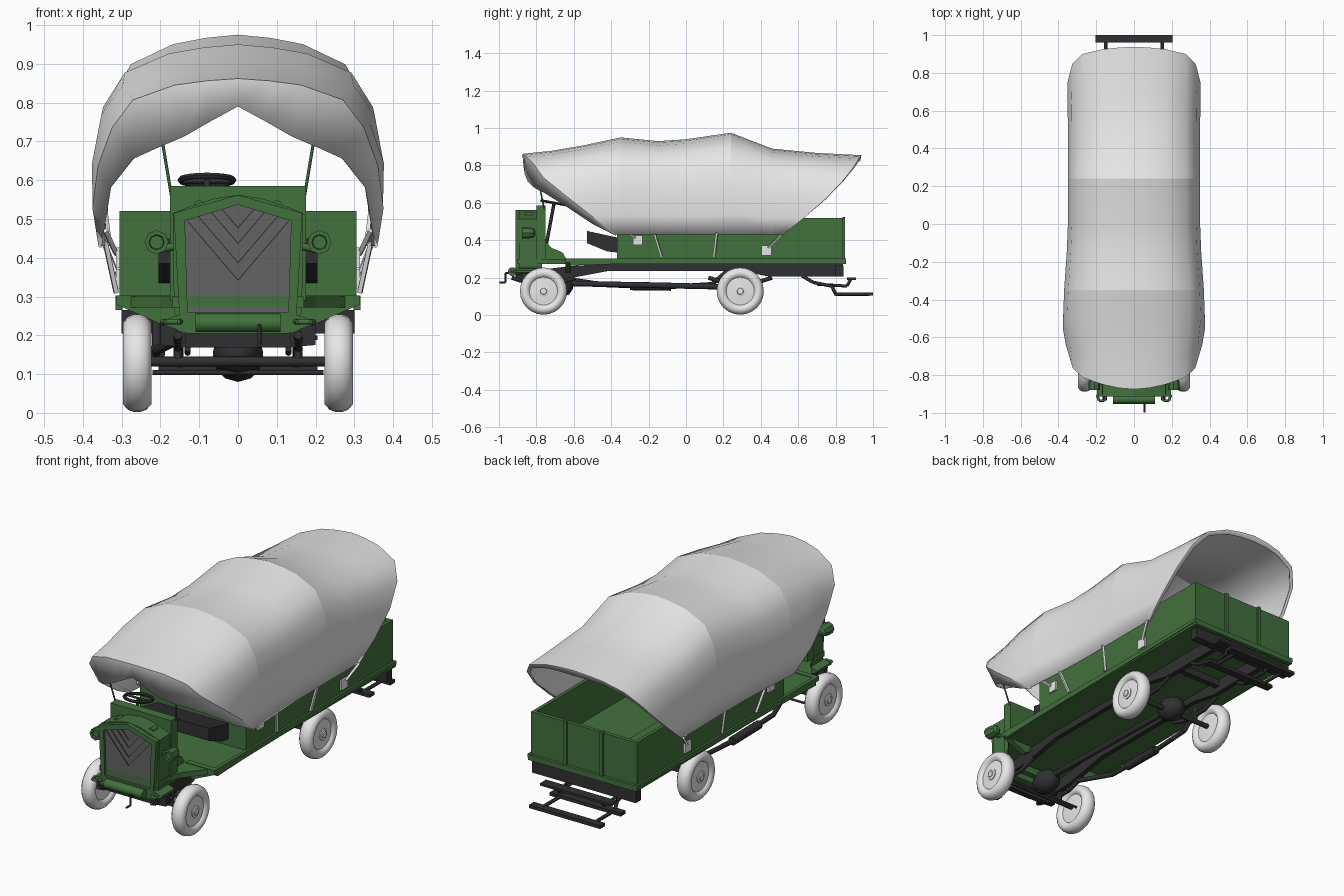
import bpy, bmesh, math
from mathutils import Vector

if "Cube" in bpy.data.objects:
    bpy.data.objects.remove(bpy.data.objects["Cube"])


def mat(name, r, g, b):
    m = bpy.data.materials.new(name)
    m.diffuse_color = (r, g, b, 1)
    m.use_nodes = True
    m.node_tree.nodes["Principled BSDF"].inputs["Base Color"].default_value = m.diffuse_color
    return m


GREEN = mat("green paint", .055, .165, .047)
DARK = mat("dark iron", .03, .03, .032)
GRILLE = mat("grille grey", .125, .125, .125)
WHITE = mat("canvas white", .80, .80, .80)


def finish(name, bm, m, smooth=None):
    bmesh.ops.recalc_face_normals(bm, faces=bm.faces)
    me = bpy.data.meshes.new(name)
    bm.to_mesh(me)
    bm.free()
    me.materials.append(m)
    ob = bpy.data.objects.new(name, me)
    bpy.context.collection.objects.link(ob)
    if smooth:
        bpy.context.view_layer.objects.active = ob
        ob.select_set(True)
        bpy.ops.object.shade_smooth_by_angle(angle=math.radians(smooth))
        ob.select_set(False)
    return ob


def prism(name, pts, a, b, axis, m):
    """Extrude a 2D outline along an axis from a to b."""
    place = {'x': lambda p, d: (d, p[0], p[1]),
             'y': lambda p, d: (p[0], d, p[1]),
             'z': lambda p, d: (p[0], p[1], d)}[axis]
    bm = bmesh.new()
    lo = [bm.verts.new(place(p, a)) for p in pts]
    hi = [bm.verts.new(place(p, b)) for p in pts]
    bm.faces.new(lo)
    bm.faces.new(hi)
    for i in range(len(pts)):
        j = (i + 1) % len(pts)
        bm.faces.new((lo[i], lo[j], hi[j], hi[i]))
    return finish(name, bm, m)


def box(name, x0, x1, y0, y1, z0, z1, m):
    return prism(name, [(x0, y0), (x1, y0), (x1, y1), (x0, y1)], z0, z1, 'z', m)


def tube(name, pts, r, m, sides=8):
    """Straight round bars joined along a path."""
    bm = bmesh.new()
    for p, q in zip(pts, pts[1:]):
        p, q = Vector(p), Vector(q)
        new = bmesh.ops.create_cone(bm, cap_ends=True, segments=sides, radius1=r,
                                    radius2=r, depth=(q - p).length)['verts']
        rot = (q - p).to_track_quat('Z', 'Y').to_matrix()
        for v in new:
            v.co = rot @ v.co + (p + q) / 2
    return finish(name, bm, m, 50)


def lathe(name, prof, centre, axis, m, seg=24, smooth=40):
    """Turn (radius, offset) points around an axis through centre."""
    bm = bmesh.new()
    c = Vector(centre)
    rot = Vector(axis).to_track_quat('Z', 'Y').to_matrix()
    rings = []
    for r, h in prof:
        rings.append([bm.verts.new(c + rot @ Vector((r * math.cos(k * math.tau / seg),
                      r * math.sin(k * math.tau / seg), h))) for k in range(seg)])
    for A, B in zip(rings, rings[1:]):
        for k in range(seg):
            j = (k + 1) % seg
            bm.faces.new((A[k], A[j], B[j], B[k]))
    bm.faces.new(rings[0])
    bm.faces.new(rings[-1])
    return finish(name, bm, m, smooth)


def mirrored(pts):
    return pts + [(-x, z) for x, z in reversed(pts) if x > 1e-6]


# Canvas cover: ridge height and half width along y, arch shape, cut-back ends
ridge = [(-.875, .862, .34), (-.72, .878, .347), (-.55, .907, .377), (-.35, .95, .37),
         (-.15, .93, .356), (0, .94, .35), (.24, .975, .35), (.46, .89, .35),
         (.75, .862, .352), (.94, .855, .345)]
arch = [(0, 1), (.24, .985), (.48, .955), (.79, .86), (.94, .69), (1, .45), (1, .2), (.97, 0)]
front_edge = [(0, -.868, .79), (.07, -.862, .752), (.14, -.845, .712), (.215, -.81, .68),
              (.27, -.76, .655), (.33, -.64, .58), (.345, -.5, .487), (.355, -.375, .425)]
rear_y = [.938, .934, .925, .90, .845, .75, .63, .52]


def cover_point(i, y):
    for (y0, t0, w0), (y1, t1, w1) in zip(ridge, ridge[1:]):
        if y <= y1 or y1 == ridge[-1][0]:
            f = (y - y0) / (y1 - y0)
            sx, sz = arch[i]
            return (w0 + (w1 - w0) * f) * sx, y, .43 + (t0 + (t1 - t0) * f - .43) * sz


columns = []
for i in range(8):
    fx, fy, fz = front_edge[i]
    col = [(fx, fy, fz)]
    ys = fy - .007 * (1 - i / 7)
    col += [cover_point(i, ys + (-.35 - ys) * f) for f in (0, .3, .63, 1)]
    col += [cover_point(i, y) for y in (-.15, 0, .24)]
    mid = min(.46, rear_y[i] - .04)
    col += [cover_point(i, mid + (rear_y[i] - mid) * f) for f in (0, .5, 1)]
    x, y, z = col[-1]
    col.append((x * .955, y - .006, z - .03 * (1 - i / 7)))
    columns.append(col)
bm = bmesh.new()
grid = [[bm.verts.new((math.copysign(columns[abs(i)][r][0], i), *columns[abs(i)][r][1:]))
         for i in range(-7, 8)] for r in range(len(columns[0]))]
for A, B in zip(grid, grid[1:]):
    for k in range(14):
        bm.faces.new((A[k], A[k + 1], B[k + 1], B[k])).smooth = True
for s in (1, 4, 7, 10):  # hoop creases
    for k in range(14):
        bm.edges.get((grid[s][k], grid[s][k + 1])).smooth = False
cover = finish("canvas_cover", bm, WHITE)
solid = cover.modifiers.new("thickness", 'SOLIDIFY')
solid.thickness = .004

# Cargo box
box("box_floor", -.3, .3, -.36, .83, .30, .315, GREEN)
box("box_front", -.305, .305, -.37, -.35, .30, .52, GREEN)
box("tailgate", -.305, .305, .82, .84, .30, .52, GREEN)
box("cargo_bench", -.29, -.10, -.35, .82, .31, .40, GREEN)
for s in (-1, 1):
    x0, x1 = sorted((s * .287, s * .305))
    box("box_side", x0, x1, -.37, .84, .30, .52, GREEN)
    x0, x1 = sorted((s * .095, s * .115))
    box("tailgate_strap", x0, x1, .836, .85, .29, .525, GREEN)

# Deck: tapers in toward the radiator
prism("deck", [(.17, -.90), (.17, -.80), (.2, -.74), (.312, -.60), (.312, .855),
               (-.312, .855), (-.312, -.60), (-.2, -.74), (-.17, -.80), (-.17, -.90)],
      .272, .30, 'z', GREEN)
for s in (-1, 1):
    prism("front_fender", [(s * .15, .245), (s * .19, .225), (s * .315, .28), (s * .315, .303),
                           (s * .15, .303)], -.645, -.615, 'y', GREEN)
    a, b = sorted((s * .298, s * .316))
    prism("deck_edge", [(-.62, .265), (-.4, .272), (.855, .285), (.855, .303), (-.62, .303)],
          a, b, 'x', GREEN)

# Hood, radiator shell and grille
shell = mirrored([(.15, .235), (.165, .26), (.168, .515), (.13, .53), (.06, .553), (0, .562)])
prism("hood", shell, -.89, -.77, 'y', GREEN)
inner = [(.13, .26), (.137, .495), (0, .537)]
outer = [(.15, .235), (.166, .515), (0, .562)]
for s in (-1, 1):
    for i in range(2):
        q = [outer[i], outer[i + 1], inner[i + 1], inner[i]]
        prism("radiator_frame", [(s * x, z) for x, z in q], -.912, -.88, 'y', GREEN)
    for apex, reach in ((.34, .13), (.385, .105), (.435, .072), (.475, .045)):
        q = [(0, apex), (s * reach, apex + reach * 1.17),
             (s * reach, apex + reach * 1.17 + .004), (0, apex + .004)]
        prism("grille_chevron", q, -.903, -.899, 'y', DARK)
prism("radiator_sill", mirrored([(.13, .205), (.195, .228), (.195, .238), (.13, .26)]),
      -.912, -.80, 'y', GREEN)
prism("grille", mirrored(inner), -.90, -.88, 'y', GRILLE)
tube("front_tank", [(-.11, -.928, .232), (.11, -.928, .232)], .024, GREEN, 12)
prism("cowl", mirrored([(.175, .29), (.175, .585)]), -.80, -.75, 'y', GREEN)
prism("footwell", [(-.755, .29), (-.755, .40), (-.72, .36), (-.66, .335), (-.64, .30)],
      -.14, .14, 'x', GREEN)

# Lamps, tow hooks and cover posts
for s in (-1, 1):
    lathe("headlamp", [(.012, -.045), (.024, -.035), (.031, -.01), (.031, .028), (.02, .028), (.018, .018)],
          (s * .21, -.85, .44), (0, -1, 0), GREEN, 8, 30)
    tube("lamp_bracket", [(s * .16, -.84, .43), (s * .215, -.84, .42)], .01, GREEN)
    tube("hood_latch", [(s * .10, -.86, .535), (s * .10, -.82, .535)], .014, GREEN)
    tube("tow_hook", [(s * .14, -.88, .235), (s * .155, -.935, .235), (s * .185, -.935, .235),
                      (s * .195, -.905, .235)], .007, GREEN)
    tube("cover_post", [(s * .17, -.755, .55), (s * .195, -.785, .70)], .004, GREEN)
tube("crank", [(.055, -.90, .225), (.055, -.965, .225), (.055, -.965, .175),
               (.055, -.998, .175)], .005, DARK)

# Driver area
bpy.ops.mesh.primitive_torus_add(location=(-.08, -.705, .60), rotation=(math.radians(-10), 0, 0),
                                 major_segments=20, minor_segments=6,
                                 major_radius=.068, minor_radius=.008)
wheel = bpy.context.object
wheel.name = "steering_wheel"
wheel.data.materials.append(DARK)
tube("steering_spoke", [(-.145, -.705, .598), (-.015, -.705, .598)], .006, DARK)
tube("steering_column", [(-.08, -.75, .36), (-.08, -.705, .60)], .009, DARK)
prism("seat", [(-.53, .385), (-.53, .45), (-.37, .415), (-.37, .335), (-.42, .34)],
      -.205, .205, 'x', DARK)

# Wheels, axles and springs
tyre = [(.03, .026), (.075, .022), (.085, .034), (.105, .037), (.12, .024), (.126, .008),
        (.126, -.008), (.12, -.024), (.105, -.037), (.085, -.034), (.075, -.022), (.03, -.026)]
hub = [(.03, .02), (.03, .03), (.018, .033), (.016, .037)]
for y in (-.762, .29):
    for s in (-1, 1):
        lathe("wheel", tyre, (s * .26, y, .128), (s, 0, 0), WHITE, 24, 50)
        lathe("hub", hub, (s * .26, y, .128), (s, 0, 0), WHITE, 12)
        tube("leaf_spring", [(s * .155, y - .17, .20), (s * .155, y - .07, .168),
                             (s * .155, y + .07, .168), (s * .155, y + .17, .20)], .011, DARK)
        tube("spring_clamp", [(s * .155, y, .13), (s * .155, y, .21)], .011, DARK)
    tube("axle", [(-.235, y, .132), (.235, y, .132)], .013, DARK)
tube("tie_rod", [(-.22, -.71, .104), (.22, -.71, .104)], .006, DARK)
ball = [(.015, -.075), (.045, -.055), (.065, 0), (.045, .055), (.015, .075)]
lathe("differential", ball, (0, .29, .145), (0, 1, 0), DARK, 12, 50)
lathe("engine_sump", ball, (0, -.68, .155), (0, 1, 0), DARK, 12, 50)
tube("drive_shaft", [(0, -.66, .17), (0, .26, .15)], .015, DARK)

# Chassis
for s in (-1, 1):
    a, b = sorted((s * .135, s * .16))
    prism("chassis_rail", [(-.91, .18), (-.66, .19), (-.42, .235), (.3, .235), (.45, .205), (.84, .205),
                           (.84, .275), (-.4, .275), (-.62, .262), (-.91, .225)], a, b, 'x', DARK)
# Exhaust along one side
tube("exhaust_pipe", [(-.15, -.62, .19), (-.21, -.42, .16), (-.21, -.1, .15),
                      (-.21, .14, .165), (-.21, .22, .235)], .012, DARK)
tube("muffler", [(-.21, -.30, .155), (-.21, -.08, .152)], .022, DARK, 12)
box("cross_member", -.15, .15, .47, .50, .235, .274, DARK)
prism("front_cross_member", mirrored([(.12, .168), (.2, .175), (.2, .225)]), -.88, -.85, 'y', DARK)
box("rear_bumper", -.30, .30, .80, .842, .205, .265, DARK)

# Rear steps
for s in (-1, 1):
    tube("lower_step_arm", [(s * .15, .62, .21), (s * .15, .68, .175), (s * .15, .78, .155),
                            (s * .15, .80, .112), (s * .15, .98, .112)], .009, DARK)
    tube("upper_step_arm", [(s * .13, .70, .165), (s * .13, .86, .155), (s * .13, .88, .19)], .008, DARK)
box("lower_step", -.205, .205, .96, 1.0, .105, .122, DARK)
box("middle_step", -.205, .205, .79, .83, .105, .122, DARK)
box("upper_step", -.205, .205, .86, .91, .188, .2, DARK)

# Tie-down straps and buckle plates
for s in (-1, 1):
    for y0, z0, y1, z1 in ((-.17, .44, -.13, .31), (.165, .44, .15, .31),
                           (.51, .43, .44, .36), (-.34, .47, -.27, .41)):
        tube("tie_strap", [(s * .342, y0, z0), (s * .314, y1, z1)], .008, WHITE, 4)
    for y, z in ((.43, .345), (-.258, .40)):
        a, b = sorted((s * .306, s * .315))
        box("buckle_plate", a, b, y - .026, y + .026, z - .026, z + .026, WHITE)
